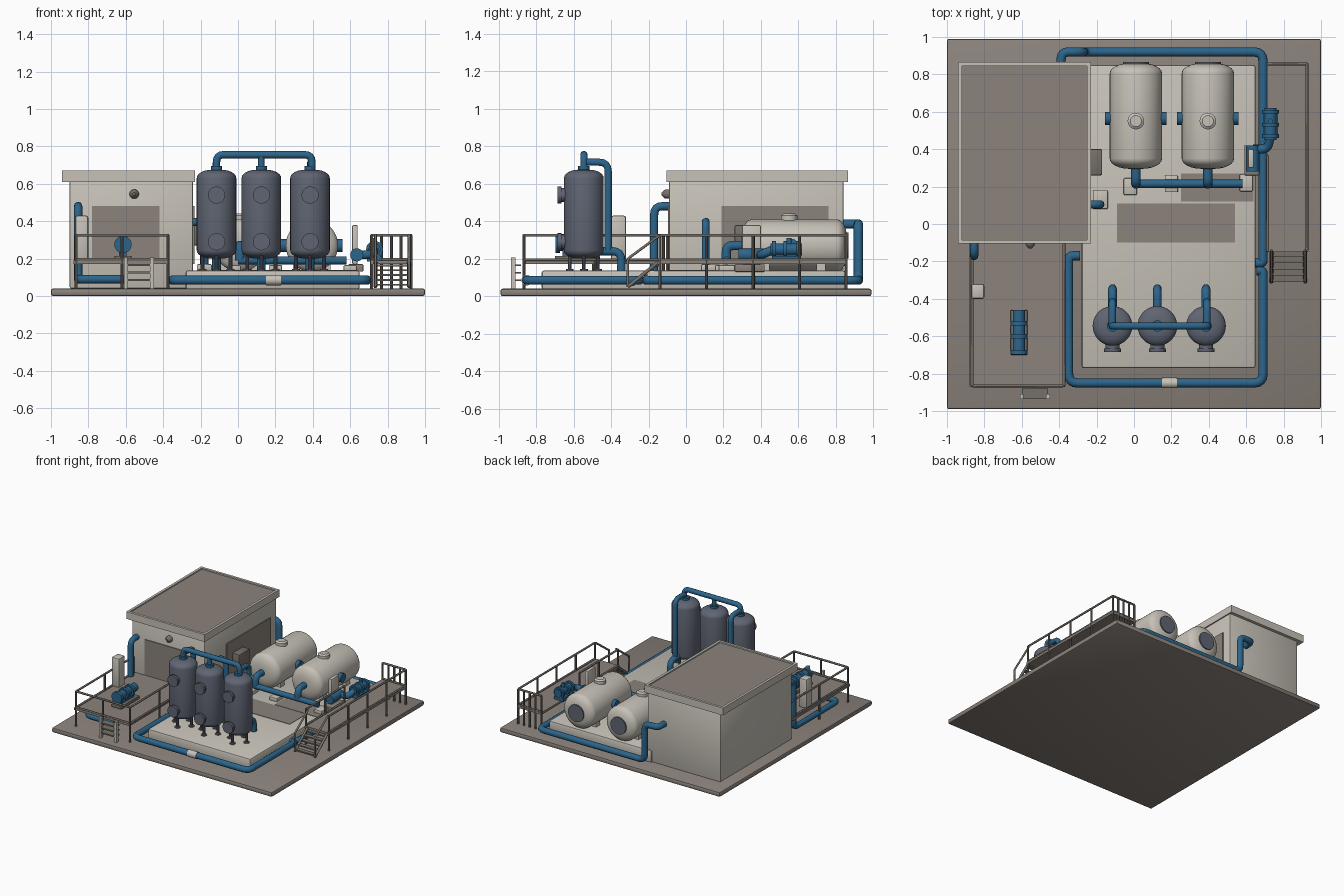
import bpy, bmesh, math
from mathutils import Vector

if "Cube" in bpy.data.objects:
    bpy.data.objects.remove(bpy.data.objects["Cube"])


def material(name, rgb):
    m = bpy.data.materials.new(name)
    m.diffuse_color = (*rgb, 1)
    m.use_nodes = True
    m.node_tree.nodes["Principled BSDF"].inputs["Base Color"].default_value = m.diffuse_color
    return m


TAUPE = material("taupe", (0.26, 0.225, 0.20))
BEIGE = material("beige", (0.57, 0.54, 0.48))
SLATE = material("slate", (0.115, 0.13, 0.17))
BLUE = material("pipe_blue", (0.025, 0.13, 0.26))
STEEL = material("rail_steel", (0.18, 0.16, 0.14))


def finish(name, bm, mat, smooth=True):
    bmesh.ops.recalc_face_normals(bm, faces=bm.faces)
    me = bpy.data.meshes.new(name)
    bm.to_mesh(me)
    bm.free()
    me.materials.append(mat)
    ob = bpy.data.objects.new(name, me)
    bpy.context.collection.objects.link(ob)
    if smooth:
        bpy.context.view_layer.objects.active = ob
        ob.select_set(True)
        bpy.ops.object.shade_smooth_by_angle(angle=math.radians(35))
        ob.select_set(False)
    return ob


def box(name, x, y, z, mat, bevel=0.0):
    bm = bmesh.new()
    bmesh.ops.create_cube(bm, size=1)
    for v in bm.verts:
        v.co = [r[0] + (c + 0.5) * (r[1] - r[0]) for c, r in zip(v.co, (x, y, z))]
    if bevel:
        bmesh.ops.bevel(bm, geom=bm.edges[:], offset=bevel, segments=2, profile=0.5, affect='EDGES')
    return finish(name, bm, mat, bool(bevel))


def lathe(name, origin, axis, profile, mat, n=28):
    """Revolve (distance, radius) points about an axis through origin."""
    bm = bmesh.new()
    q = Vector((0, 0, 1)).rotation_difference(Vector(axis))
    o = Vector(origin)
    rings = [[bm.verts.new(o + q @ Vector((r * math.cos(a), r * math.sin(a), d)))
              for a in (2 * math.pi * i / n for i in range(n))] for d, r in profile]
    for a, b in zip(rings, rings[1:]):
        for i in range(n):
            j = (i + 1) % n
            bm.faces.new((a[i], a[j], b[j], b[i]))
    bm.faces.new(rings[0])
    bm.faces.new(rings[-1])
    return finish(name, bm, mat)


def cyl(name, a, b, r, mat, n=20):
    d = Vector(b) - Vector(a)
    return lathe(name, a, d.normalized(), [(0, r), (d.length, r)], mat, n)


def capsule(length, r, cap):
    """Profile of a vessel with domed ends."""
    arc = [(cap * (1 - math.cos(t)), r * (0.25 + 0.75 * math.sin(t)))
           for t in (math.pi / 2 * i / 6 for i in range(7))]
    return arc + [(length - d, w) for d, w in reversed(arc)]


def pipe(name, pts, r, mat=BLUE, fillet=0.05, res=3):
    pts = [Vector(p) for p in pts]
    path = [pts[0]]
    for a, b, c in zip(pts, pts[1:], pts[2:]):
        f = min(fillet, (a - b).length * .45, (c - b).length * .45)
        p, q = b + (a - b).normalized() * f, b + (c - b).normalized() * f
        path += [p * (1 - t) ** 2 + b * 2 * t * (1 - t) + q * t * t for t in (0, .25, .5, .75, 1)]
    path.append(pts[-1])
    cu = bpy.data.curves.new(name, 'CURVE')
    cu.dimensions = '3D'
    cu.bevel_depth, cu.bevel_resolution, cu.use_fill_caps = r, res, True
    s = cu.splines.new('POLY')
    s.points.add(len(path) - 1)
    for sp, p in zip(s.points, path):
        sp.co = (*p, 1)
    cu.materials.append(mat)
    ob = bpy.data.objects.new(name, cu)
    bpy.context.collection.objects.link(ob)
    return ob


def railing(name, pts, floor=0.19, top=0.325, posts=3):
    """Rails along a path, with posts down to the ground."""
    for i, z in enumerate((floor + 0.005, top)):
        pipe(f"{name}_rail_{i}", [(x, y, z) for x, y in pts], 0.008, STEEL, 0.005, 1)
    for i, (a, b) in enumerate(zip(pts, pts[1:])):
        for k in range(posts + 1):
            p = Vector(a).lerp(Vector(b), k / posts)
            cyl(f"{name}_post_{i}_{k}", (*p, 0.04), (*p, top), 0.008, STEEL, 8)


# ground slab and equipment pad
box("ground_slab", (-1, 1), (-.99, .99), (0, .04), TAUPE, .012)
box("equipment_pad", (-.28, .65), (-.77, .85), (.035, .137), BEIGE, .012)
box("pad_patch", (-.09, .54), (-.1, .11), (.135, .140), TAUPE)
box("pad_patch_side", (.25, .64), (.12, .27), (.135, .140), TAUPE)

# control building with rimmed flat roof
box("building_walls", (-.9, -.24), (-.09, .84), (.04, .62), BEIGE, .008)
box("roof_slab", (-.94, -.23), (-.105, .865), (.61, .65), BEIGE)
box("roof_panel", (-.92, -.25), (-.085, .845), (.645, .66), TAUPE)
for n, x, y in (("left", (-.94, -.92), (-.105, .865)), ("right", (-.25, -.23), (-.105, .865)),
                ("front", (-.92, -.25), (-.105, -.085)), ("back", (-.92, -.25), (.845, .865))):
    box("roof_rim_" + n, x, y, (.64, .67), BEIGE)
box("front_door", (-.78, -.42), (-.097, -.085), (.17, .48), TAUPE)
box("side_door", (-.245, -.232), (.19, .76), (.17, .48), TAUPE)
lathe("wall_lamp", (-.555, -.08, .545), (0, -1, 0), [(0, .025), (.03, .025), (.04, .018), (.05, .008)], STEEL)
box("meter_box", (-.24, -.17), (.26, .4), (.27, .38), STEEL, .008)
box("valve_stand", (-.22, -.14), (.08, .18), (.135, .17), BEIGE, .006)
pipe("wall_pipe", [(-.18, .105, .15), (-.18, .105, .395), (-.25, .105, .395)], .022)

# three upright filter vessels
for i, x in enumerate((-.115, .125, .385)):
    y = -.545
    lathe(f"filter_vessel_{i}", (x, y, .2), (0, 0, 1), capsule(.475, .106, .045), SLATE, 36)
    for z in (.29, .54):
        cyl(f"vessel_nozzle_{i}_{z}", (x, y, z), (x, -.665, z), .038, SLATE)
        cyl(f"vessel_flange_{i}_{z}", (x, -.665, z), (x, -.685, z), .046, SLATE)
    for k in range(4):
        a = math.pi / 2 * k
        p = (x + .075 * math.cos(a), y + .075 * math.sin(a))
        cyl(f"vessel_leg_{i}_{k}", (*p, .13), (*p, .24), .01, SLATE, 10)
        cyl(f"vessel_foot_{i}_{k}", (*p, .135), (*p, .145), .022, STEEL, 10)
    pipe(f"vessel_outlet_{i}", [(x, -.46, .24), (x, -.345, .24), (x, -.345, .13)], .023)
    cyl(f"top_neck_{i}", (x, y, .66), (x, y, .695), .03, BLUE)
pipe("vessel_header", [(-.115, -.545, .67), (-.115, -.545, .755), (.395, -.545, .755), (.395, -.545, .67)], .02)
pipe("middle_riser", [(.125, -.545, .67), (.125, -.545, .755)], .018)
for i, x in enumerate((-.115, .39)):
    pipe(f"header_drop_{i}", [(x, -.545, .715), (x, -.415, .715), (x, -.415, .24)], .02)

# two horizontal storage tanks
for i, x in enumerate((.01, .395)):
    lathe(f"storage_tank_{i}", (x, .295, .27), (0, 1, 0), capsule(.565, .14, .055), BEIGE, 36)
    cyl(f"tank_end_plate_{i}", (x, .85, .27), (x, .866, .27), .07, SLATE, 28)
    lathe(f"tank_hatch_{i}", (x, .55, .39), (0, 0, 1), [(0, .044), (.04, .044), (.05, .03)], BEIGE)
    for s in (-1, 1):
        cyl(f"tank_side_port_{i}_{s}", (x + s * .12, .565, .27), (x + s * .165, .565, .27), .035, BLUE)
    for y in (.42, .72):
        box(f"tank_saddle_{i}_{y}", (x - .1, x + .1), (y - .025, y + .025), (.13, .2), BEIGE)
    pipe(f"tank_outlet_{i}", [(x, .32, .27), (x, .215, .27), (x, .215, .19)], .026)
pipe("tank_header", [(0, .215, .19), (.58, .215, .19)], .022)
for i, (x, y) in enumerate(((-.02, .2), (.2, .215), (.6, .22))):
    box(f"header_support_{i}", (x - .035, x + .035), (y - .045, y + .045), (.13, .165), BEIGE, .005)
box("transfer_pump_base", (.59, .67), (.26, .42), (.13, .17), TAUPE, .005)
box("transfer_pump_panel", (.61, .64), (.3, .4), (.17, .38), BEIGE, .008)
cyl("transfer_pump", (.635, .28, .22), (.635, .42, .22), .035, BLUE)

# perimeter pipework
pipe("perimeter_pipe_front", [(-.29, -.17, .085), (-.35, -.17, .085), (-.35, -.85, .085), (.69, -.85, .085),
                              (.69, -.25, .085), (.655, -.25, .085)], .025)
pipe("perimeter_pipe_back", [(.65, -.21, .085), (.69, -.21, .085), (.69, .92, .085), (-.27, .92, .085),
                             (-.27, .92, .385), (-.39, .92, .385), (-.39, .83, .385)], .025)
cyl("pipe_collar", (.15, -.85, .085), (.23, -.85, .085), .028, BEIGE)
pipe("left_riser", [(-.6, -.75, .09), (-.855, -.75, .09), (-.855, -.17, .09),
                    (-.855, -.17, .48), (-.855, -.07, .48)], .023)

# left platform with rails, ladder, pump and cabinet
box("left_platform", (-.88, -.375), (-.87, -.1), (.172, .19), TAUPE)
railing("left_platform", [(-.375, -.1), (-.375, -.865), (-.865, -.865), (-.865, -.12)], posts=2)
for x in (-.6, -.46):
    box(f"front_step_side_{x}", (x - .01, x + .01), (-.935, -.91), (.04, .205), BEIGE)
for z in (.08, .12, .16):
    box(f"front_step_{z}", (-.6, -.46), (-.935, -.88), (z, z + .01), STEEL)
box("pump_base", (-.66, -.57), (-.7, -.46), (.19, .215), STEEL, .004)
cyl("pump_motor", (-.615, -.69, .275), (-.615, -.46, .275), .033, BLUE)
for i, y in enumerate((-.685, -.6, -.53)):
    cyl(f"pump_flange_{i}", (-.615, y - .012, .275), (-.615, y + .012, .275), .046, BLUE)
box("pump_foot", (-.635, -.595), (-.66, -.5), (.21, .26), BLUE)
box("platform_cabinet", (-.87, -.8), (-.4, -.32), (.19, .43), BEIGE, .012)

# right platform with rails, stairs and valve group
box("right_platform", (.71, .93), (-.15, .86), (.172, .19), TAUPE)
railing("right_platform", [(.925, -.14), (.925, .855), (.715, .855)], posts=4)
railing("right_platform_inner", [(.715, -.14), (.715, .36)], posts=2)
for x in (.735, .915):
    pipe(f"stair_stringer_{x}", [(x, -.31, .05), (x, -.15, .18)], .011, STEEL, res=1)
    pipe(f"stair_handrail_{x}", [(x, -.31, .05), (x, -.31, .2), (x, -.14, .325)], .008, STEEL, .01, 1)
for k in range(5):
    y, z = -.31 + .034 * k, .055 + .026 * k
    box(f"stair_tread_{k}", (.735, .915), (y, y + .036), (z, z + .01), STEEL)
cyl("valve_body", (.73, .45, .25), (.73, .62, .25), .032, BLUE)
for i, y in enumerate((.47, .53, .6)):
    cyl(f"valve_flange_{i}", (.73, y - .01, .25), (.73, y + .01, .25), .045, BLUE)
pipe("valve_feed", [(.635, .4, .22), (.715, .4, .22), (.73, .47, .25)], .024)
box("valve_base", (.69, .77), (.46, .61), (.185, .215), BLUE)
cyl("valve_stem", (.73, .55, .25), (.73, .55, .31), .014, BLUE, 12)
